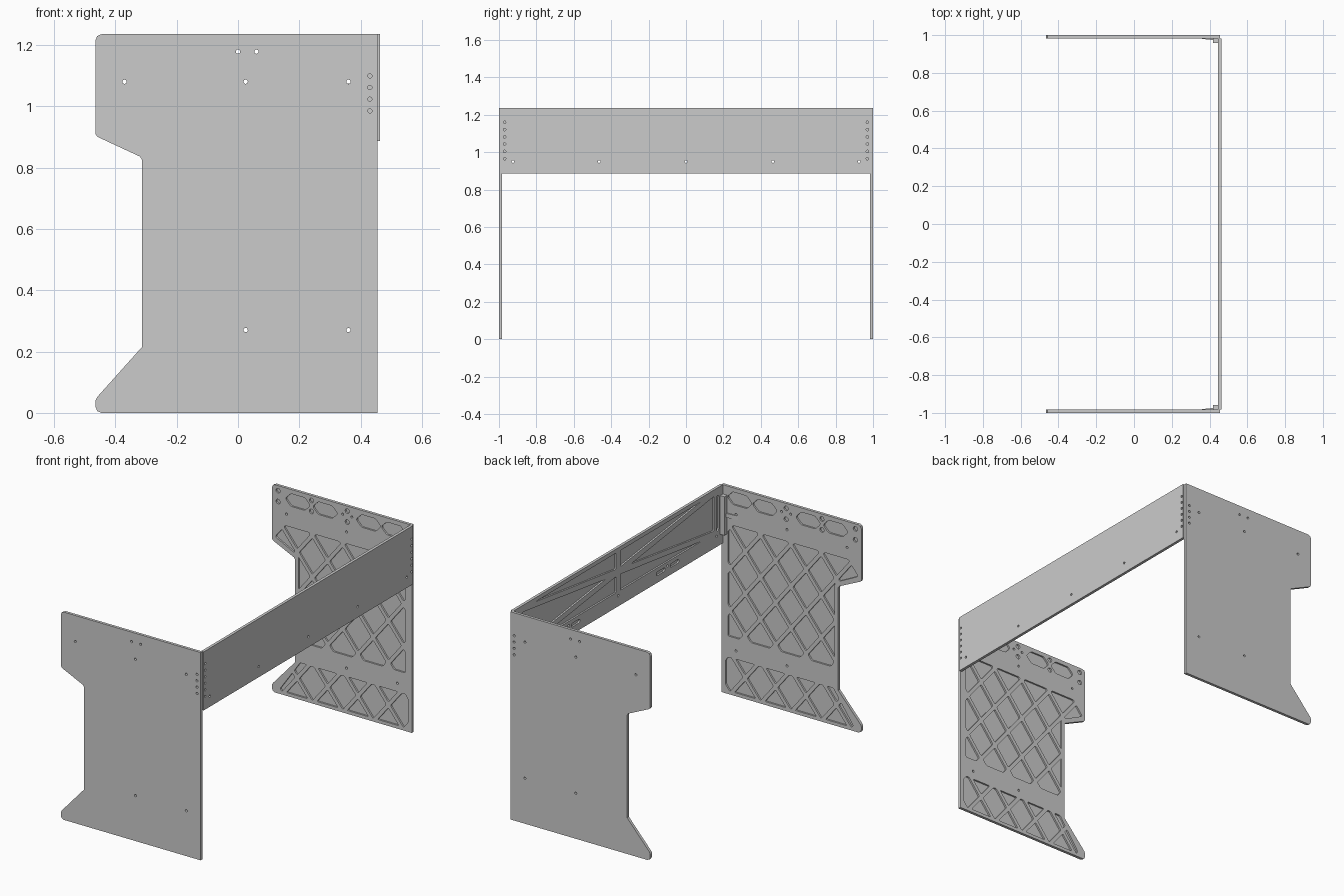
import bpy, bmesh, math
from mathutils import Vector
from mathutils.geometry import delaunay_2d_cdt

if "Cube" in bpy.data.objects:
    bpy.data.objects.remove(bpy.data.objects["Cube"])

COLOUR = (0.6, 0.6, 0.6, 1)
grey = bpy.data.materials.new("plain grey")
grey.use_nodes = True
grey.diffuse_color = COLOUR
grey.node_tree.nodes["Principled BSDF"].inputs["Base Color"].default_value = COLOUR

THICK, DEPTH, RIB = 0.017, 0.010, 0.011
TOP = 1.235


def clip(poly, normal, limit):
    """Keep the part of a 2D polygon where p . normal <= limit."""
    out = []
    for a, b in zip(poly, poly[1:] + poly[:1]):
        da, db = a.dot(normal) - limit, b.dot(normal) - limit
        if da <= 0:
            out.append(a)
        if da * db < 0:
            out.append(a.lerp(b, da / (da - db)))
    return out


def area(poly):
    return abs(sum(a.cross(b) for a, b in zip(poly, poly[1:] + poly[:1]))) / 2


def lattice(region, pitch_x, pitch_z):
    """Diamond cells, separated by ribs, cut to a region."""
    region = [Vector(p) for p in region]
    cells = []
    n1 = Vector((1 / pitch_x, 1 / pitch_z))
    n2 = Vector((1 / pitch_x, -1 / pitch_z))
    gap = RIB * n1.length
    for i in range(-12, 18):
        for j in range(-18, 12):
            poly = region
            for n, k in ((n1, i), (n2, j)):
                poly = clip(poly, n, k + 1 - gap)
                poly = clip(poly, -n, -k - gap)
            if len(poly) > 2 and area(poly) > 0.0008:
                cells.append(poly)
    return cells


def rounded(poly, radius=0.008):
    """Round the corners of a 2D polygon."""
    pts = []
    for p in map(Vector, poly):
        if all((p - q).length > 0.003 for q in pts):
            pts.append(p)
    out = []
    for k, p in enumerate(pts):
        ends = []
        for q in (pts[k - 1], pts[(k + 1) % len(pts)]):
            reach = (q - p).length
            ends.append(p.lerp(q, min(radius, reach * 0.4) / reach))
        a, b = ends
        out += [a, a * 0.25 + p * 0.5 + b * 0.25, b]
    return out


def circle(x, z, r=0.007, n=12):
    return [Vector((x + r * math.cos(math.tau * k / n), z + r * math.sin(math.tau * k / n)))
            for k in range(n)]


def slot(x, z, w, h, c):
    """Rectangle with chamfered corners."""
    w, h = w / 2, h / 2
    return [(x - w, z - h + c), (x - w + c, z - h), (x + w - c, z - h), (x + w, z - h + c),
            (x + w, z + h - c), (x + w - c, z + h), (x - w + c, z + h), (x - w, z + h - c)]


def inside(p, poly):
    hit = False
    for a, b in zip(poly, poly[1:] + poly[:1]):
        if (a.y > p.y) != (b.y > p.y) and p.x < a.x + (b.x - a.x) * (p.y - a.y) / (b.y - a.y):
            hit = not hit
    return hit


def cap(bm, outline, openings, place, d):
    """Flat face at depth d with openings left out."""
    points, edges = [], []
    for loop in [outline] + openings:
        n, m = len(points), len(loop)
        points += loop
        edges += [(n + k, n + (k + 1) % m) for k in range(m)]
    verts, _, tris, *_ = delaunay_2d_cdt(points, edges, [], 0, 1e-6)
    made = [bm.verts.new(place(v.x, v.y, d)) for v in verts]
    for t in tris:
        mid = sum((verts[i] for i in t), Vector((0, 0))) / len(t)
        if inside(mid, outline) and not any(inside(mid, o) for o in openings):
            bm.faces.new([made[i] for i in t])


def wall(bm, loop, place, d0, d1):
    low = [bm.verts.new(place(p.x, p.y, d0)) for p in loop]
    high = [bm.verts.new(place(p.x, p.y, d1)) for p in loop]
    for k in range(len(loop)):
        bm.faces.new((low[k - 1], low[k], high[k], high[k - 1]))
    return low


def make(name, bm):
    bmesh.ops.remove_doubles(bm, verts=bm.verts, dist=1e-5)
    loose = [v for v in bm.verts if not v.link_faces]
    bmesh.ops.delete(bm, geom=loose, context='VERTS')
    bmesh.ops.recalc_face_normals(bm, faces=bm.faces)
    mesh = bpy.data.meshes.new(name)
    bm.to_mesh(mesh)
    bm.free()
    mesh.materials.append(grey)
    bpy.context.scene.collection.objects.link(bpy.data.objects.new(name, mesh))


def panel(name, outline, pockets, holes, place):
    """Flat plate with pockets on its inner face and drilled holes."""
    bm = bmesh.new()
    outline = [Vector(p) for p in outline]
    pockets = [rounded(p) for p in pockets]
    cap(bm, outline, holes, place, 0)
    cap(bm, outline, holes + pockets, place, THICK)
    for loop in [outline] + holes:
        wall(bm, loop, place, 0, THICK)
    for loop in pockets:
        bm.faces.new(wall(bm, loop, place, THICK - DEPTH, THICK))
    make(name, bm)


def prism(name, profile, place, d0, d1):
    bm = bmesh.new()
    loop = [Vector(p) for p in profile]
    wall(bm, loop, place, d0, d1)
    cap(bm, loop, [], place, d0)
    cap(bm, loop, [], place, d1)
    make(name, bm)


# Side panel outline, pockets and holes, drawn in x and z
side = [(-0.465, 0.02), (-0.459, 0.006), (-0.445, 0), (0.455, 0), (0.455, TOP), (-0.445, TOP),
        (-0.459, 1.229), (-0.465, 1.215), (-0.465, 0.91), (-0.458, 0.9), (-0.32, 0.836),
        (-0.313, 0.825), (-0.313, 0.215), (-0.459, 0.052), (-0.465, 0.04)]
side_pockets = lattice([(-0.44, 1.01), (0.413, 1.01), (0.413, 0.345), (-0.29, 0.345),
                        (-0.29, 0.85), (-0.44, 0.925)], 0.2, 0.25)
side_pockets += lattice([(-0.42, 0.02), (0.43, 0.02), (0.43, 0.22), (-0.28, 0.22)], 0.2, 0.25)
side_pockets += [slot(x, 1.172, 0.155, 0.075, 0.032) for x in (-0.295, -0.115, 0.17, 0.335)]
side_pockets += [circle(x, z, 0.014) for x in (-0.425, -0.205, 0.03) for z in (1.14, 1.205)]
side_holes = [circle(x, z) for x, z in (
    (0, 1.178), (0.06, 1.178), (-0.37, 1.08), (0.025, 1.08), (0.36, 1.08), (0.025, 0.27), (0.36, 0.27))]
side_holes += [circle(0.43, 0.985 + 0.038 * k) for k in range(4)]

for name, s in (("right_side_panel", -1), ("left_side_panel", 1)):
    panel(name, side, side_pockets, side_holes, lambda x, z, d, s=s: (x, s * (1 - d), z))

# Cross panel, drawn in y and z: crossed braces with a central upright
Z0, W = 0.887, 0.983
zm, hz, ym = 1.093, 0.118, 0.9
back_pockets = []
for s in (-1, 1):
    for t in (-1, 1):
        back_pockets.append([(s * 0.02, zm + t * 0.022), (s * 0.02, zm + t * hz),
                             (s * (ym - 0.12), zm + t * hz)])
    back_pockets.append([(s * 0.12, zm), (s * ym, zm + hz - 0.015), (s * ym, zm - hz + 0.015)])
    back_pockets.append(slot(s * 0.935, 1.083, 0.02, 0.21, 0.006))
    back_pockets += [slot(s * y, 0.94, 0.08, 0.022, 0.006) for y in (0.4, 0.53)]
back_holes = [circle(y, 0.95) for y in (-0.925, -0.465, 0, 0.465, 0.925)]
back_holes += [circle(s * 0.97, 0.965 + 0.039 * k) for s in (-1, 1) for k in range(6)]
panel("cross_panel", [(-W, Z0), (W, Z0), (W, TOP), (-W, TOP)], back_pockets, back_holes,
      lambda y, z, d: (0.463 - d, y, z))

# Corner brackets: an upright block and a thin tapered fin along the side panel
block = [(0.446, 0.983), (0.418, 0.983), (0.418, 0.957), (0.446, 0.957)]
fin = [(0.418, 0.983), (0.345, 0.983), (0.38, 0.978), (0.418, 0.974)]
for side_name, s in (("right", -1), ("left", 1)):
    place = lambda x, y, z, s=s: (x, s * y, z)
    prism(side_name + "_corner_bracket", block, place, 0.95, 1.18)
    prism(side_name + "_bracket_fin", fin, place, 1.05, 1.075)
